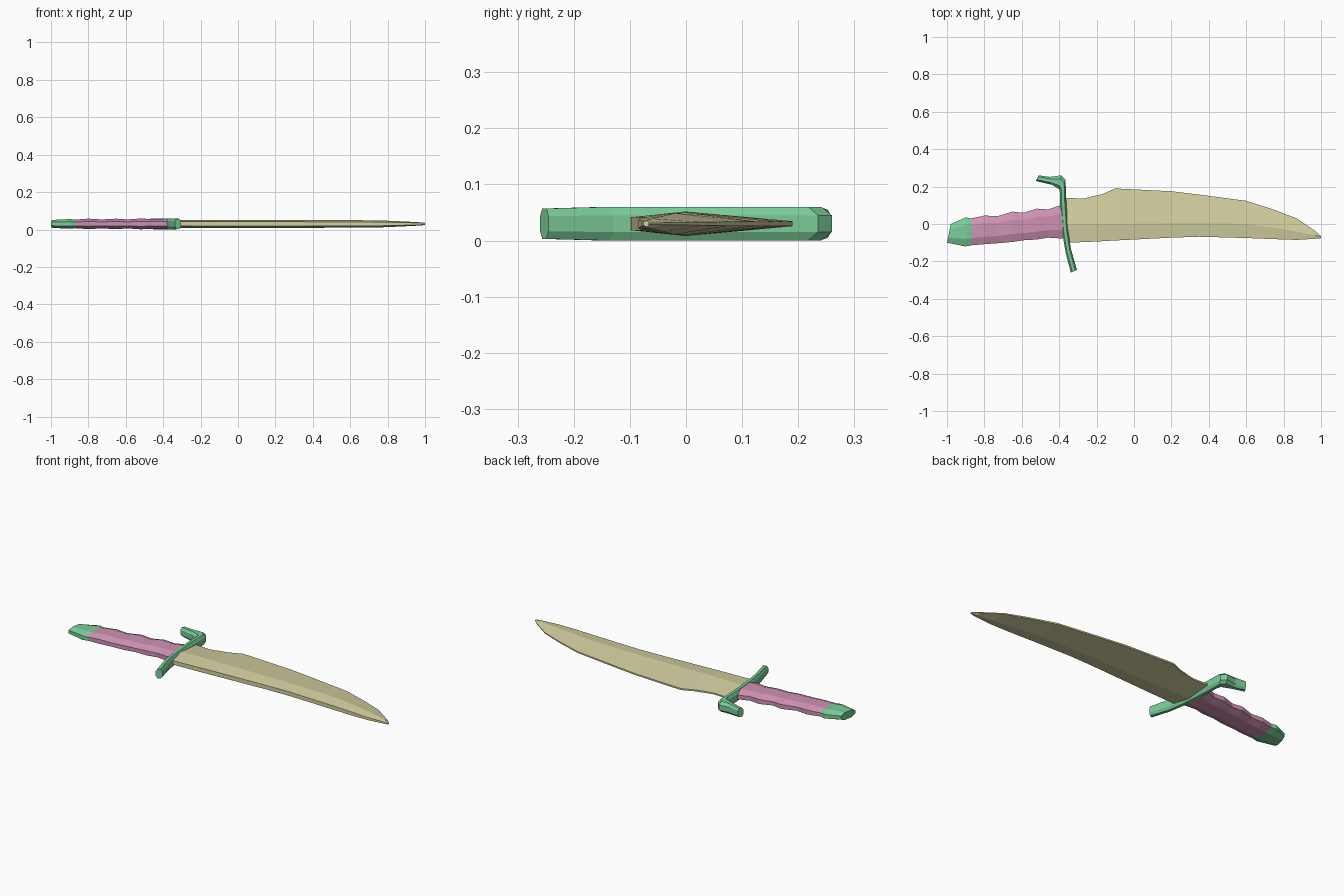
import bpy, bmesh

ZC = 0.03  # mid-plane height of the knife


def material(name, rgb):
    m = bpy.data.materials.new(name)
    m.diffuse_color = (*rgb, 1)
    return m


def loft(name, stations, section, mat):
    """Each station: (x0, y0, x1, y1, half thickness[, section override])."""
    bm = bmesh.new()
    rings = []
    for x0, y0, x1, y1, h, *extra in stations:
        pts = extra[0] if extra else section
        rings.append([bm.verts.new((x0 + (x1 - x0) * t, y0 + (y1 - y0) * t, ZC + h * s))
                      for t, s in pts])
    n = len(rings[0])
    for a, b in zip(rings, rings[1:]):
        for i in range(n):
            j = (i + 1) % n
            bm.faces.new((a[i], a[j], b[j], b[i]))
    bm.faces.new(rings[0])
    bm.faces.new(rings[-1])
    bmesh.ops.recalc_face_normals(bm, faces=bm.faces)
    mesh = bpy.data.meshes.new(name)
    bm.to_mesh(mesh)
    bm.free()
    mesh.materials.append(mat)
    obj = bpy.data.objects.new(name, mesh)
    bpy.context.collection.objects.link(obj)
    return obj


def octagon(inset, side):
    return [(0, -side), (inset, -1), (1 - inset, -1), (1, -side),
            (1, side), (1 - inset, 1), (inset, 1), (0, side)]


def blade_section(r):
    return [(0, -0.55), (r, -1), (1, -0.2), (1, 0.2), (r, 1), (0, 0.55)]


tan = material("blade_tan", (0.66, 0.63, 0.36))
pink = material("grip_pink", (0.62, 0.29, 0.45))
green = material("fitting_green", (0.2, 0.6, 0.32))

# Blade: thick spine, central ridge, thin curved cutting edge
blade = []
for x, low, ridge, high, h in [
        (-0.37, -0.10, 0.0, 0.14, 0.021), (-0.27, -0.097, 0.0, 0.136, 0.021),
        (-0.17, -0.092, 0.0, 0.16, 0.022), (-0.10, -0.088, 0.0, 0.19, 0.022),
        (0.20, -0.073, 0.005, 0.175, 0.021), (0.35, -0.068, 0.005, 0.157, 0.021),
        (0.60, -0.075, 0.0, 0.124, 0.020), (0.75, -0.081, -0.02, 0.076, 0.019),
        (0.87, -0.085, -0.04, 0.03, 0.014), (0.97, -0.079, -0.06, -0.038, 0.009),
        (1.0, -0.076, -0.07, -0.066, 0.006)]:
    blade.append((x, low, x, high, h, blade_section((ridge - low) / (high - low))))
loft("blade", blade, None, tan)

# Grip: wavy finger-grooved handle
grip = [(-0.87, -0.114, 0.03, 0.023), (-0.80, -0.108, 0.045, 0.028),
        (-0.73, -0.103, 0.042, 0.024), (-0.65, -0.096, 0.066, 0.028),
        (-0.59, -0.087, 0.06, 0.024), (-0.52, -0.083, 0.082, 0.029),
        (-0.46, -0.073, 0.078, 0.026), (-0.38, -0.078, 0.105, 0.028)]
loft("grip", [(x, a, x, b, h) for x, a, b, h in grip], octagon(0.26, 0.45), pink)

# Pommel: flared cap with a slanted end
loft("pommel", [(-1.0, -0.10, -0.98, 0.0, 0.021), (-0.90, -0.12, -0.90, 0.035, 0.026),
                (-0.87, -0.114, -0.87, 0.03, 0.023)], octagon(0.26, 0.45), green)

# Guard: S-shaped crossbar, upper end hooked back over the hand
loft("guard", [(-0.525, 0.23, -0.51, 0.26, 0.025), (-0.44, 0.21, -0.45, 0.252, 0.029),
               (-0.398, 0.185, -0.39, 0.26, 0.03), (-0.396, 0.165, -0.366, 0.235, 0.03),
               (-0.395, 0.10, -0.362, 0.12, 0.03), (-0.385, -0.04, -0.352, -0.03, 0.03),
               (-0.365, -0.155, -0.338, -0.13, 0.03), (-0.338, -0.26, -0.305, -0.245, 0.027)],
     octagon(0.25, 0.5), green)
